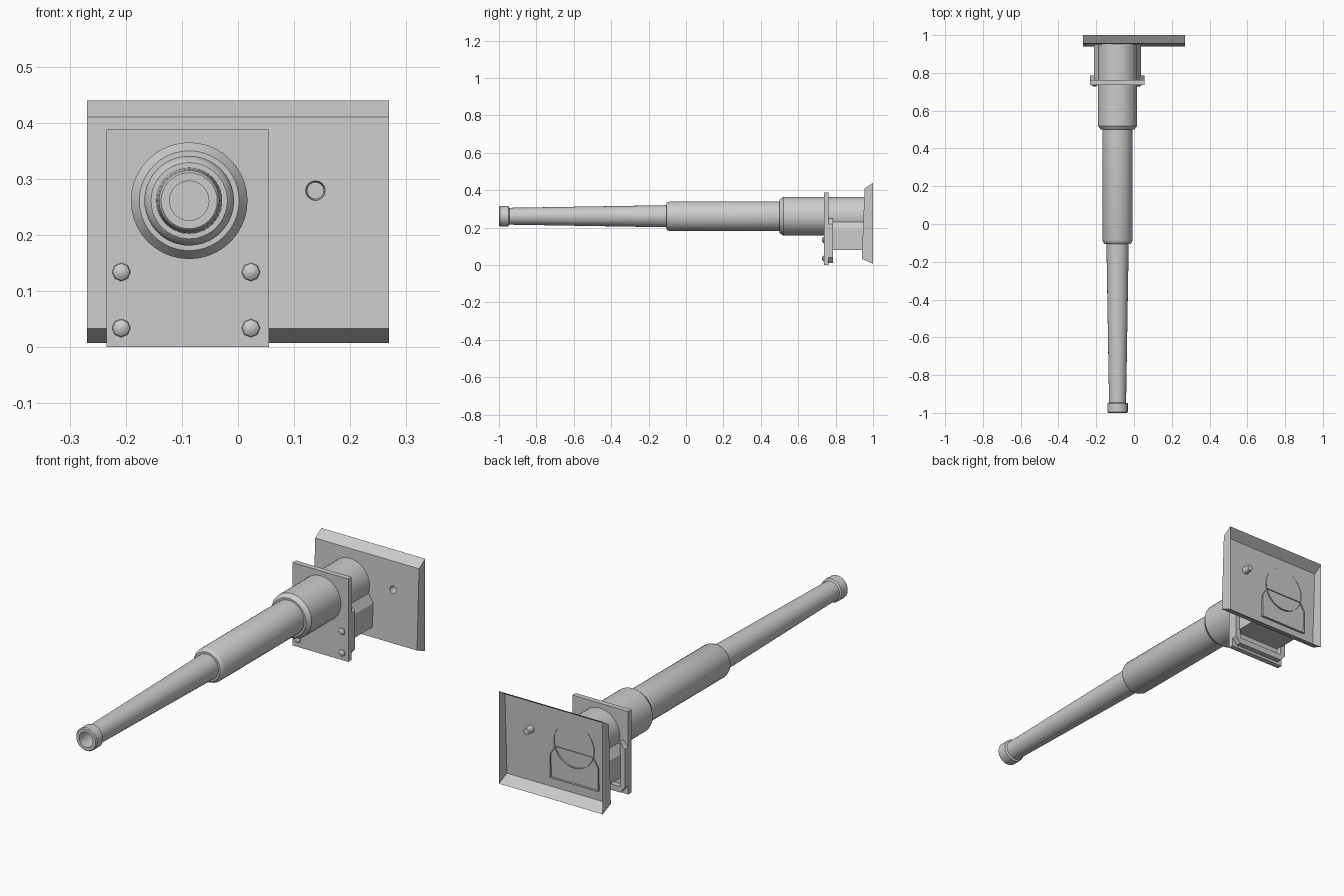
import bpy, bmesh, math
from mathutils import Matrix, Vector

if "Cube" in bpy.data.objects:
    bpy.data.objects.remove(bpy.data.objects["Cube"])

CX, CZ = -0.087, 0.261          # barrel axis
grey = bpy.data.materials.new("grey_metal")
grey.diffuse_color = (0.6, 0.6, 0.6, 1)
grey.use_nodes = True
grey.node_tree.nodes["Principled BSDF"].inputs["Base Color"].default_value = grey.diffuse_color


def finish(name, bm, smooth=False):
    bmesh.ops.recalc_face_normals(bm, faces=bm.faces)
    me = bpy.data.meshes.new(name)
    bm.to_mesh(me)
    bm.free()
    ob = bpy.data.objects.new(name, me)
    bpy.context.collection.objects.link(ob)
    me.materials.append(grey)
    if smooth:
        bpy.ops.object.select_all(action='DESELECT')
        ob.select_set(True)
        bpy.context.view_layer.objects.active = ob
        bpy.ops.object.shade_smooth_by_angle(angle=math.radians(30))
    return ob


def lathe(name, profile, n=40):
    """Revolve (y, radius) points about the barrel axis."""
    bm = bmesh.new()
    rings = []
    for y, r in profile:
        if r == 0:
            rings.append([bm.verts.new((CX, y, CZ))] * n)
        else:
            rings.append([bm.verts.new((CX + r * math.cos(a), y, CZ + r * math.sin(a)))
                          for a in (2 * math.pi * i / n for i in range(n))])
    for a, b in zip(rings, rings[1:]):
        for i in range(n):
            j = (i + 1) % n
            bm.faces.new(list(dict.fromkeys((a[i], a[j], b[j], b[i]))))
    return finish(name, bm, True)


def prism(name, outline, y0, y1, back=True):
    """Extrude an (x, z) outline along y, optionally open at the back."""
    bm = bmesh.new()
    a = [bm.verts.new((x, y0, z)) for x, z in outline]
    b = [bm.verts.new((x, y1, z)) for x, z in outline]
    bm.faces.new(a)
    if back:
        bm.faces.new(b)
    for i in range(len(a)):
        j = (i + 1) % len(a)
        bm.faces.new((a[i], a[j], b[j], b[i]))
    return finish(name, bm)


# Barrel: muzzle ring with bore, tapered tube, middle and rear sleeves
lathe("muzzle_ring", [(-0.90, 0), (-0.90, 0.035), (-1, 0.035), (-1, 0.05), (-0.995, 0.054),
                      (-0.95, 0.054), (-0.945, 0.046)])
lathe("tapered_barrel", [(-0.95, 0.045), (-0.10, 0.059)])
lathe("middle_sleeve", [(-0.105, 0.055), (-0.105, 0.068), (-0.098, 0.075), (-0.085, 0.08),
                        (0.51, 0.08)])
lathe("rear_sleeve", [(0.50, 0.078), (0.50, 0.089), (0.52, 0.104), (0.953, 0.104)])

# Recoil housing below the rear sleeve, open at the back
W = 0.124
prism("recoil_housing", [(CX - W, 0.08), (CX + W, 0.08), (CX + W, 0.19), (CX + 0.098, 0.232),
                         (CX - 0.098, 0.232), (CX - W, 0.19)], 0.76, 0.953, back=False)

# Bracket plate with a U-shaped rim on its back
X0, X1 = -0.234, 0.055
prism("bracket_plate", [(X0, 0), (X1, 0), (X1, 0.388), (X0, 0.388)], 0.737, 0.762)
prism("bracket_rim", [(X0, 0.04), (X0 + 0.025, 0.012), (X1 - 0.025, 0.012), (X1, 0.04),
                      (X1, 0.22), (X1 - 0.026, 0.25), (X1 - 0.026, 0.04),
                      (X0 + 0.026, 0.04), (X0 + 0.026, 0.25), (X0, 0.22)], 0.762, 0.787)

# Bolts
for x in (-0.208, 0.023):
    for z in (0.034, 0.134):
        bm = bmesh.new()
        bmesh.ops.create_uvsphere(bm, u_segments=8, v_segments=6, radius=0.0175,
                                  matrix=Matrix.Translation((x, 0.74, z))
                                  @ Matrix.Rotation(math.pi / 2, 4, 'X')
                                  @ Matrix.Diagonal((1, 1, 0.75, 1)))
        finish("bolt", bm, True)

# Shield: shallow open-backed tray, with a recessed sight hole
bm = bmesh.new()
H = 0.269


def face_y(z):
    return 0.94 + 0.015 * (z - 0.033) / 0.377


front = [bm.verts.new((x, face_y(z), z)) for x, z in
         ((-H, 0.033), (H, 0.033), (H, 0.41), (-H, 0.41))]
rear = [bm.verts.new((x, 1, z)) for x, z in
        ((-H, 0.007), (H, 0.007), (H, 0.44), (-H, 0.44))]
N = 16
hole, floor = [], []
for i in range(N):
    a = 2 * math.pi * i / N
    x, z = 0.138 + 0.0175 * math.cos(a), 0.279 + 0.0175 * math.sin(a)
    hole.append(bm.verts.new((x, face_y(z), z)))
    floor.append(bm.verts.new((0.138 + 0.015 * math.cos(a), 0.985, 0.279 + 0.015 * math.sin(a))))
edges = [bm.edges.new((loop[i], loop[(i + 1) % len(loop)]))
         for loop in (front, hole) for i in range(len(loop))]
bmesh.ops.triangle_fill(bm, edges=edges, use_beauty=True, normal=Vector((0, -1, 0)))
for f, b in ((front, rear), (hole, floor)):
    for i in range(len(f)):
        j = (i + 1) % len(f)
        bm.faces.new((f[i], f[j], b[j], b[i]))
bm.faces.new(floor)
finish("shield_tray", bm, True)
